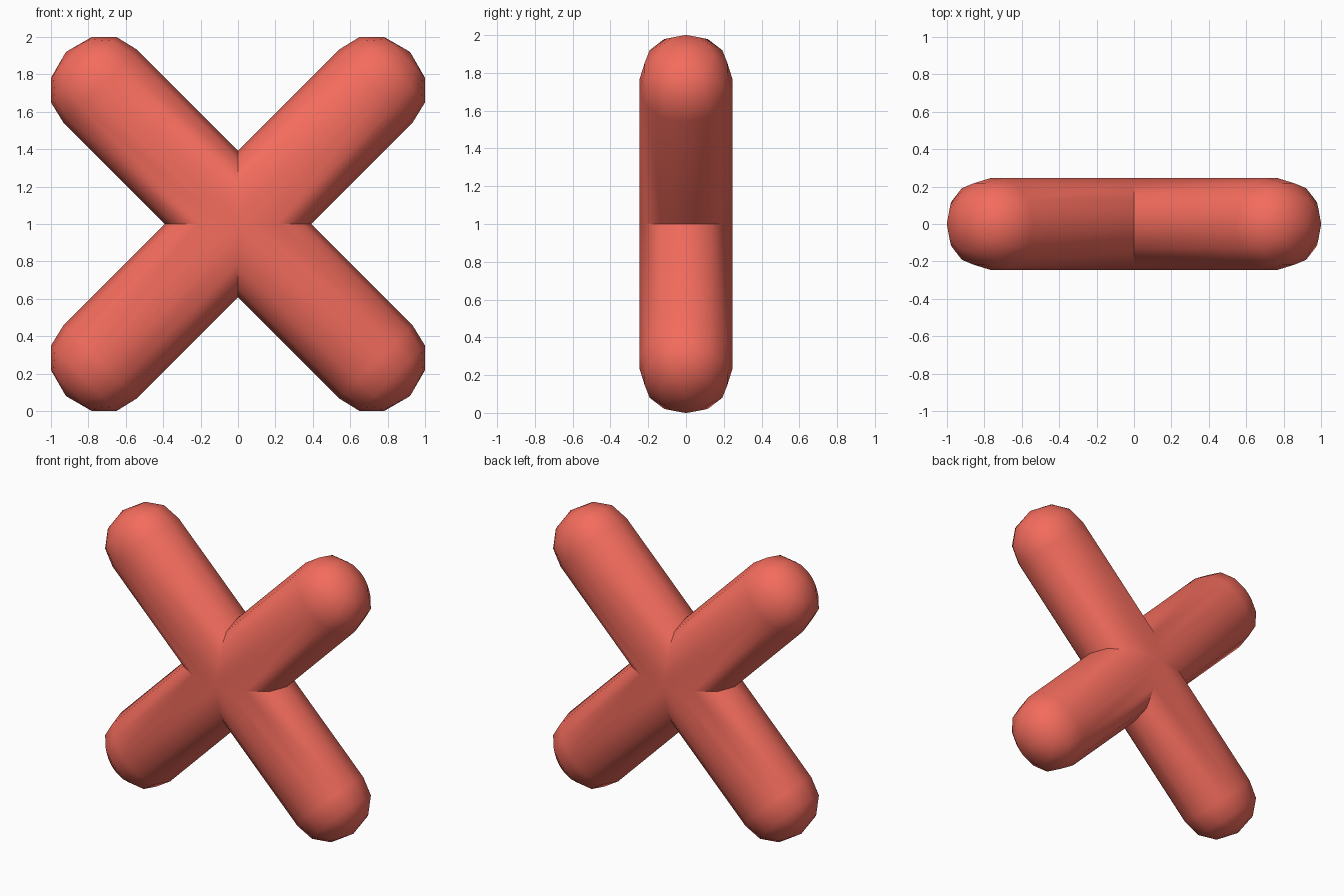
import bpy, bmesh, math
from mathutils import Vector

if "Cube" in bpy.data.objects:
    bpy.data.objects.remove(bpy.data.objects["Cube"])

# quarter of the arm's cross-section: (across, depth)
quarter = [(0.277, 0), (0.243, 0.13), (0.15, 0.215), (0.045, 0.245), (0, 0.245)]
half = quarter + [(-v, y) for v, y in reversed(quarter[:-1])]
section = half + [(v, -y) for v, y in reversed(half[1:-1])]
n = len(section)

# rounded end: (distance along arm, section scale)
cap = [(1.042, 1.0), (1.167, 0.893), (1.259, 0.565)]
tip = 1.301

bm = bmesh.new()


def add_arm(angle):
    c, s = math.cos(angle), math.sin(angle)

    def vert(u, v, y):
        return bm.verts.new(Vector((u * c - v * s, y, 1 + u * s + v * c)))

    # mitred inner end, then the cap rings
    rings = [[vert(abs(v), v, y) for v, y in section]]
    for u, k in cap:
        rings.append([vert(u, v * k, y * k) for v, y in section])
    for a, b in zip(rings, rings[1:]):
        for i in range(n):
            j = (i + 1) % n
            bm.faces.new((a[i], a[j], b[j], b[i]))
    end = vert(tip, 0, 0)
    for i in range(n):
        bm.faces.new((rings[-1][i], rings[-1][(i + 1) % n], end))


# four arms welded at the mitres
for q in range(4):
    add_arm(math.pi / 4 + q * math.pi / 2)
bmesh.ops.remove_doubles(bm, verts=bm.verts, dist=0.0005)
bmesh.ops.recalc_face_normals(bm, faces=bm.faces)

mesh = bpy.data.meshes.new("cross")
bm.to_mesh(mesh)
bm.free()
cross = bpy.data.objects.new("cross", mesh)
bpy.context.collection.objects.link(cross)

# red colour
red = bpy.data.materials.new("red")
red.diffuse_color = (0.9, 0.15, 0.11, 1)
red.use_nodes = True
red.node_tree.nodes["Principled BSDF"].inputs["Base Color"].default_value = red.diffuse_color
mesh.materials.append(red)

bpy.context.view_layer.objects.active = cross
cross.select_set(True)
bpy.ops.object.shade_smooth_by_angle(angle=math.radians(45))
